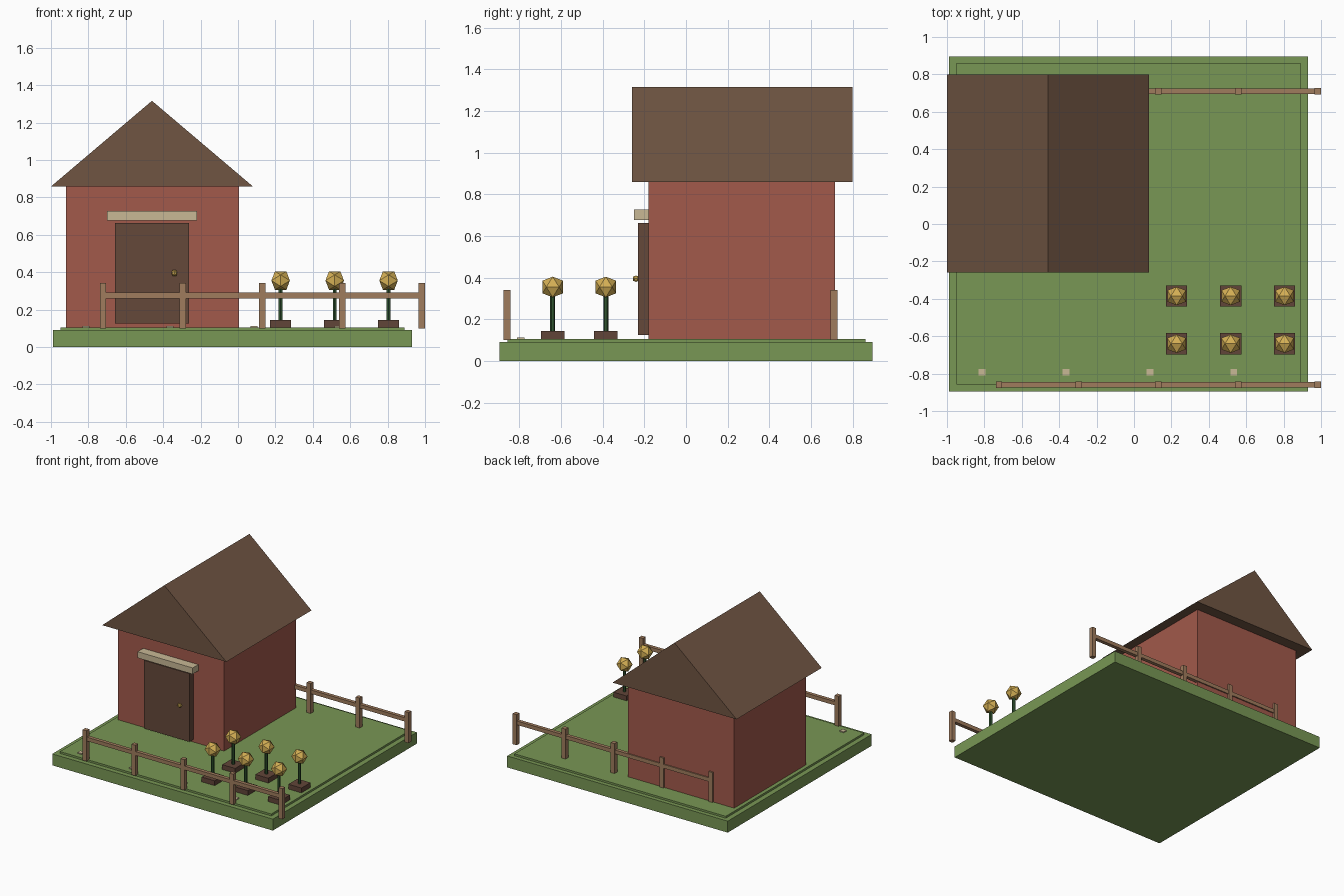
import bpy, bmesh, math
from mathutils import Vector

if "Cube" in bpy.data.objects:
    bpy.data.objects.remove(bpy.data.objects["Cube"])


def material(name, r, g, b):
    m = bpy.data.materials.new(name)
    m.diffuse_color = (r, g, b, 1)
    m.use_nodes = True
    m.node_tree.nodes["Principled BSDF"].inputs["Base Color"].default_value = m.diffuse_color
    return m


GRASS = material("grass", 0.19, 0.31, 0.09)
BRICK = material("red_wall", 0.36, 0.10, 0.07)
ROOF = material("roof_brown", 0.16, 0.09, 0.055)
DOOR = material("door_brown", 0.13, 0.065, 0.042)
CREAM = material("cream", 0.58, 0.48, 0.30)
WOOD = material("fence_wood", 0.35, 0.20, 0.11)
SOIL = material("soil", 0.12, 0.06, 0.04)
STEM = material("stem_green", 0.03, 0.09, 0.03)
GOLD = material("gold", 0.66, 0.43, 0.09)


def finish(name, bm, mat, loc=(0, 0, 0)):
    bmesh.ops.recalc_face_normals(bm, faces=bm.faces)
    me = bpy.data.meshes.new(name)
    bm.to_mesh(me)
    bm.free()
    me.materials.append(mat)
    ob = bpy.data.objects.new(name, me)
    ob.location = loc
    bpy.context.collection.objects.link(ob)
    return ob


def box(name, x, y, z, mat):
    """Box from (min, max) ranges."""
    bm = bmesh.new()
    bmesh.ops.create_cube(bm, size=1)
    size = Vector([r[1] - r[0] for r in (x, y, z)])
    bmesh.ops.scale(bm, vec=size, verts=bm.verts)
    return finish(name, bm, mat, [(r[0] + r[1]) / 2 for r in (x, y, z)])


def around(c, size):
    return (c - size / 2, c + size / 2)


def icosahedron(name, loc, radius, mat):
    """Twenty-sided ball with a level edge on top."""
    bm = bmesh.new()
    t = (1 + math.sqrt(5)) / 2
    for a in (-1, 1):
        for b in (-t, t):
            for p in ((a, 0, b), (0, b, a), (b, a, 0)):
                bm.verts.new(Vector(p).normalized() * radius)
    bmesh.ops.convex_hull(bm, input=bm.verts)
    return finish(name, bm, mat, loc)


# Ground
TOP = 0.105
box("ground_slab", (-0.99, 0.93), (-0.895, 0.895), (0, 0.09), GRASS)
box("lawn", (-0.95, 0.89), (-0.857, 0.862), (0.085, TOP), GRASS)

# House body and gabled roof
box("house_walls", (-0.92, 0.005), (-0.18, 0.715), (0.10, 0.86), BRICK)
bm = bmesh.new()
gable = bm.faces.new([bm.verts.new(p) for p in
                      ((-1, -0.26, 0.858), (0.08, -0.26, 0.858), (-0.46, -0.26, 1.316))])
ext = bmesh.ops.extrude_face_region(bm, geom=[gable], use_keep_orig=True)
bmesh.ops.translate(bm, vec=(0, 1.06, 0),
                    verts=[v for v in ext["geom"] if isinstance(v, bmesh.types.BMVert)])
finish("roof", bm, ROOF)

# Door, lintel and knob
box("door", (-0.657, -0.263), (-0.23, -0.175), (0.125, 0.662), DOOR)
box("door_lintel", (-0.70, -0.22), (-0.25, -0.175), (0.677, 0.726), CREAM)
icosahedron("door_knob", (-0.34, -0.24, 0.395), 0.018, GOLD)

# Flower beds: soil block, stem and faceted bloom
for x in (0.228, 0.517, 0.805):
    for y in (-0.64, -0.385):
        box("flower_soil", around(x, 0.113), around(y, 0.113), (0.10, 0.143), SOIL)
        bm = bmesh.new()
        bmesh.ops.create_cone(bm, cap_ends=True, segments=6, radius1=0.012,
                              radius2=0.012, depth=0.20)
        finish("flower_stem", bm, STEM, (x, y, 0.235))
        icosahedron("flower_bloom", (x, y, 0.355), 0.058, GOLD)

# Front and back fences
for side, y in (("front", -0.86), ("back", 0.71)):
    for i in range(5):
        x = -0.722 + i * 0.4262
        box(side + "_fence_post", around(x, 0.034), around(y, 0.034), (0.10, 0.341), WOOD)
    box(side + "_fence_rail", (-0.722, 0.983), around(y, 0.028), (0.26, 0.29), WOOD)

# Small stepping stones along the front
for i in range(4):
    box("stone", around(-0.813 + i * 0.449, 0.036), around(-0.793, 0.036), (0.10, 0.113), CREAM)
